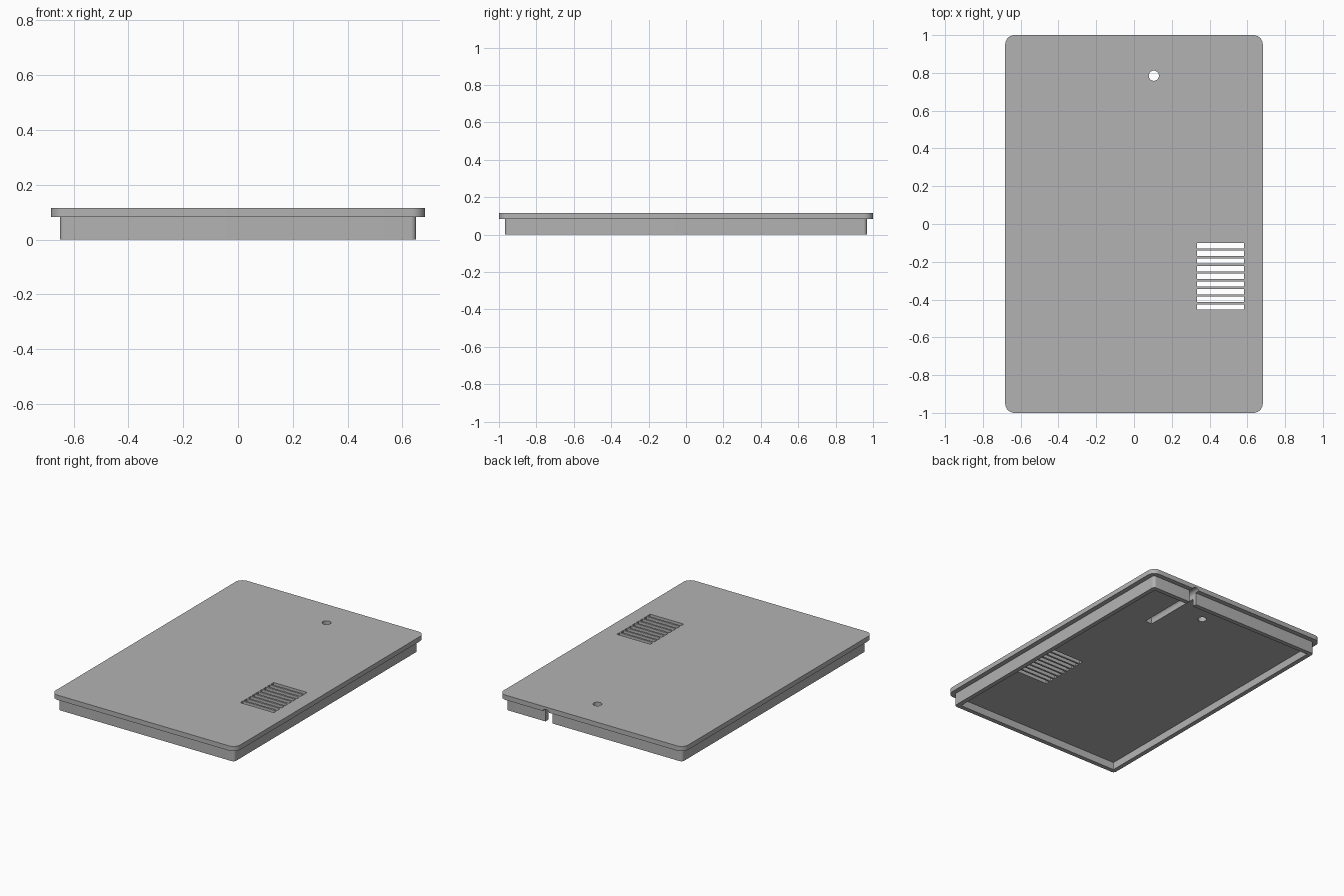
import bpy, bmesh, math
from mathutils import Matrix, Vector

old = bpy.data.objects.get("Cube")
if old:
    bpy.data.objects.remove(old, do_unlink=True)

TOP, LIP_UNDER, PANEL_UNDER = 0.115, 0.083, 0.05

grey = bpy.data.materials.new("matte_grey")
grey.use_nodes = True
colour = (0.45, 0.45, 0.45, 1)
grey.diffuse_color = colour
grey.node_tree.nodes["Principled BSDF"].inputs["Base Color"].default_value = colour


def make_object(name, bm):
    bmesh.ops.recalc_face_normals(bm, faces=bm.faces)
    mesh = bpy.data.meshes.new(name)
    bm.to_mesh(mesh)
    bm.free()
    mesh.materials.append(grey)
    obj = bpy.data.objects.new(name, mesh)
    bpy.context.collection.objects.link(obj)
    return obj


def rounded_loop(bm, hx, hy, radius, z, steps=8):
    """Ring of vertices around a rounded rectangle."""
    ring = []
    for corner, (sx, sy) in enumerate([(1, 1), (-1, 1), (-1, -1), (1, -1)]):
        for i in range(steps + 1):
            a = math.pi / 2 * (corner + i / steps)
            ring.append(bm.verts.new((sx * (hx - radius) + radius * math.cos(a),
                                      sy * (hy - radius) + radius * math.sin(a), z)))
    return ring


def bridge(bm, a, b):
    for i in range(len(a)):
        j = (i + 1) % len(a)
        bm.faces.new((a[i], a[j], b[j], b[i]))


def add_box(bm, low, high):
    low, high = Vector(low), Vector(high)
    matrix = Matrix.Translation((low + high) / 2) @ Matrix.Diagonal((*(high - low), 1))
    bmesh.ops.create_cube(bm, size=1, matrix=matrix)


# Cover: overhanging lip, skirt wall and recessed underside, as stacked rings
bm = bmesh.new()
rings = [rounded_loop(bm, *r) for r in (
    (0.682, 1.0, 0.05, TOP),
    (0.682, 1.0, 0.05, LIP_UNDER),
    (0.65, 0.968, 0.02, LIP_UNDER),
    (0.65, 0.968, 0.02, 0),
    (0.62, 0.938, 0.003, 0),
    (0.62, 0.938, 0.003, PANEL_UNDER))]
for a, b in zip(rings, rings[1:]):
    bridge(bm, a, b)
bm.faces.new(rings[0])
bm.faces.new(rings[-1])
cover = make_object("cover", bm)

# Cutter for the vent slots and the round hole
bm = bmesh.new()
for i in range(9):
    y = -0.115 - i * 0.0405
    add_box(bm, (0.334, y - 0.014, -0.1), (0.582, y + 0.014, 0.3))
bmesh.ops.create_cone(bm, cap_ends=True, segments=32, radius1=0.027, radius2=0.027,
                      depth=0.6, matrix=Matrix.Translation((0.105, 0.785, 0.1)))
openings = make_object("openings_cutter", bm)

# Cutter for the cable channel: straight sides with a round crown
bm = bmesh.new()
cx, r, spring = 0.335, 0.026, 0.073
outline = [(cx + r * math.cos(math.pi * i / 16), spring + r * math.sin(math.pi * i / 16))
           for i in range(17)] + [(cx - r, -0.1), (cx + r, -0.1)]
ends = [[bm.verts.new((x, y, z)) for x, z in outline] for y in (0.54, 1.1)]
bridge(bm, *ends)
for end in ends:
    bm.faces.new(end)
channel = make_object("channel_cutter", bm)

# Cut the openings, then discard the cutters
bpy.context.view_layer.objects.active = cover
for cutter in (openings, channel):
    cutter.hide_render = True
    mod = cover.modifiers.new("cut", "BOOLEAN")
    mod.operation = "DIFFERENCE"
    mod.solver = "EXACT"
    mod.object = cutter
    bpy.ops.object.modifier_apply(modifier=mod.name)
    bpy.data.objects.remove(cutter, do_unlink=True)

# Smooth the curved corners and keep the edges crisp
bpy.ops.object.select_all(action="DESELECT")
cover.select_set(True)
bpy.ops.object.shade_smooth_by_angle(angle=math.radians(30))
